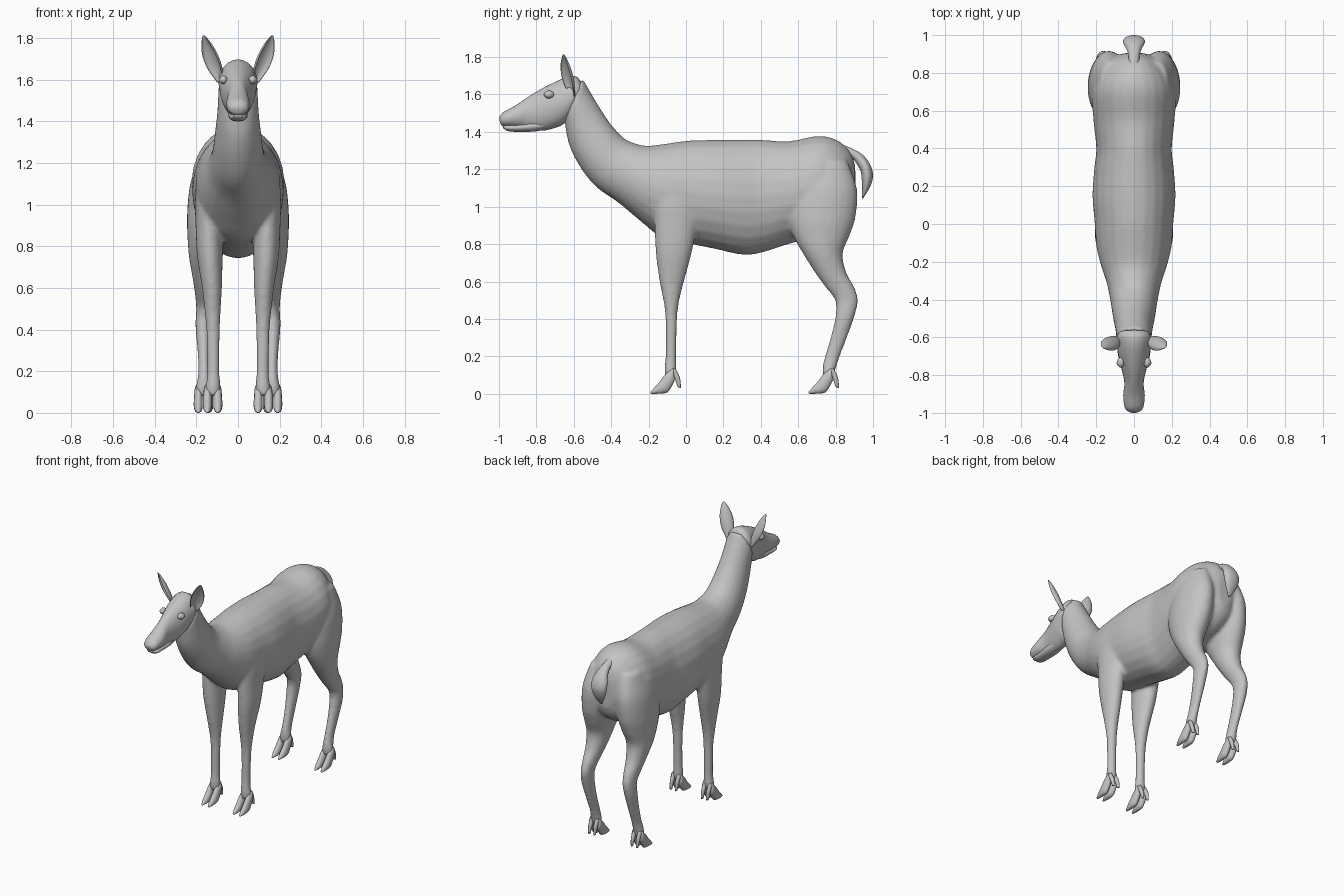
import bpy, bmesh, math
from mathutils import Vector

grey = bpy.data.materials.new("soft grey")
grey.diffuse_color = (0.55, 0.55, 0.55, 1)


def catmull(p0, p1, p2, p3, t):
    return [0.5 * (2 * b + (c - a) * t + (2 * a - 5 * b + 4 * c - d) * t * t
                   + (3 * b - a - 3 * c + d) * t ** 3)
            for a, b, c, d in zip(p0, p1, p2, p3)]


def loft(bm, rings, cx=0.0, dy=0.0, sx=1, steps=4, seg=24):
    """Skin oval rings: (y, z of one edge, y, z of opposite edge, half width[, centre x])."""
    rings = [list(r) + [cx] * (6 - len(r)) for r in rings]
    fine, n = [], len(rings)
    for i in range(n - 1):
        q = (rings[max(i - 1, 0)], rings[i], rings[i + 1], rings[min(i + 2, n - 1)])
        fine += [catmull(*q, k / steps) for k in range(steps)]
    fine.append(rings[-1])
    loops = []
    for ay, az, by, bz, w, x in fine:
        loop = []
        for k in range(seg):
            a = 2 * math.pi * k / seg
            c, s = math.cos(a), math.sin(a)
            loop.append(bm.verts.new((sx * (x + w * s),
                                      dy + (ay + by) / 2 + c * (ay - by) / 2,
                                      (az + bz) / 2 + c * (az - bz) / 2)))
        loops.append(loop)
    for l0, l1 in zip(loops, loops[1:]):
        for k in range(seg):
            j = (k + 1) % seg
            bm.faces.new((l0[k], l0[j], l1[j], l1[k]))
    bm.faces.new(loops[0])
    bm.faces.new(loops[-1])


def finish(bm, name):
    bmesh.ops.recalc_face_normals(bm, faces=bm.faces)
    me = bpy.data.meshes.new(name)
    bm.to_mesh(me)
    bm.free()
    me.materials.append(grey)
    for p in me.polygons:
        p.use_smooth = True
    ob = bpy.data.objects.new(name, me)
    bpy.context.collection.objects.link(ob)
    return ob


# torso and neck, rump to nape
torso = [(.905, 1.22, .905, 1.0, .05), (.875, 1.30, .875, .93, .12),
         (.80, 1.36, .80, .87, .185), (.70, 1.378, .70, .84, .222),
         (.55, 1.35, .55, .80, .215), (.40, 1.358, .40, .753, .2),
         (.30, 1.358, .30, .743, .21), (.15, 1.358, .15, .775, .22),
         (0, 1.352, 0, .805, .208), (-.10, 1.338, -.13, .835, .2),
         (-.20, 1.326, -.24, .92, .175), (-.26, 1.335, -.36, 1.02, .145),
         (-.33, 1.365, -.48, 1.105, .125), (-.40, 1.44, -.565, 1.21, .113),
         (-.47, 1.545, -.625, 1.33, .1), (-.555, 1.69, -.65, 1.46, .094)]
# legs: z, front y, back y, half width, centre x
front_leg = [(1.2, -.14, .04, .05, .12), (1.05, -.17, .075, .06, .145),
             (.9, -.168, .06, .064, .14), (.75, -.162, .03, .061, .135),
             (.6, -.142, -.01, .048, .125), (.5, -.122, -.035, .04, .122),
             (.4, -.11, -.047, .033, .12), (.2, -.11, -.052, .03, .118),
             (.13, -.116, -.05, .036, .12), (.08, -.11, -.06, .034, .12)]
hind_leg = [(1.25, .62, .86, .06, .12), (1.1, .56, .914, .1, .13),
            (.95, .545, .908, .106, .139), (.85, .57, .877, .097, .146),
            (.75, .625, .838, .081, .155), (.65, .688, .857, .062, .157),
            (.57, .745, .9, .047, .16), (.5, .797, .92, .038, .163),
            (.42, .80, .903, .038, .167), (.3, .772, .862, .03, .165),
            (.2, .742, .823, .028, .163), (.13, .728, .8, .036, .165),
            (.08, .735, .785, .034, .165)]

bm = bmesh.new()
loft(bm, torso)
for sx in (1, -1):
    for leg in (front_leg, hind_leg):
        loft(bm, [(f, z, b, z, w, x) for z, f, b, w, x in leg], sx=sx)
body = finish(bm, "body_and_legs")
rm = body.modifiers.new("merge", 'REMESH')
rm.mode, rm.voxel_size, rm.use_smooth_shade = 'VOXEL', 0.011, True
sm = body.modifiers.new("soften", 'SMOOTH')
sm.factor, sm.iterations = 0.5, 8

# head with separate lower jaw so the mouth line shows
bm = bmesh.new()
loft(bm, [(-1.0, 1.475, -.992, 1.445, .022), (-.975, 1.507, -.975, 1.43, .048),
          (-.91, 1.542, -.905, 1.424, .057), (-.84, 1.59, -.84, 1.412, .051),
          (-.77, 1.632, -.76, 1.407, .067), (-.70, 1.667, -.69, 1.425, .084),
          (-.64, 1.692, -.655, 1.442, .09), (-.59, 1.697, -.62, 1.48, .093),
          (-.562, 1.67, -.59, 1.54, .08)])
finish(bm, "head")
bm = bmesh.new()
loft(bm, [(-.982, 1.432, -.978, 1.42, .02), (-.955, 1.438, -.95, 1.404, .04),
          (-.89, 1.445, -.89, 1.4, .043), (-.80, 1.46, -.80, 1.403, .046),
          (-.74, 1.46, -.74, 1.42, .04)])
finish(bm, "lower_jaw")

# tail
bm = bmesh.new()
loft(bm, [(.83, 1.335, .84, 1.25, .03), (.905, 1.303, .885, 1.26, .03),
          (.953, 1.27, .915, 1.225, .043), (.987, 1.22, .935, 1.185, .057),
          (1.0, 1.165, .94, 1.14, .055), (.984, 1.105, .942, 1.095, .038),
          (.947, 1.045, .94, 1.045, .008)])
finish(bm, "tail")

# cloven hooves and dewclaws
toe = [(-.07, .14, -.06, .07, .018), (-.11, .105, -.085, .025, .021),
       (-.14, .065, -.105, .005, .022), (-.17, .032, -.15, 0, .017),
       (-.19, .01, -.188, 0, .006)]
dewclaw = [(-.085, .125, -.055, .135, .013), (-.06, .08, -.032, .085, .013),
           (-.045, .035, -.027, .03, .008)]
for sx, side in ((1, "left"), (-1, "right")):
    for name, x, dy in (("front", .122, 0), ("hind", .166, .845)):
        bm = bmesh.new()
        for d in (-.025, .025):
            loft(bm, toe, x + d, dy, sx, 3, 14)
            loft(bm, dewclaw, x + d * .8, dy, sx, 3, 12)
        finish(bm, f"{name}_hoof_{side}")

    # cupped ear
    bm = bmesh.new()
    base, tip = Vector((.08, -.605, 1.59)), Vector((.166, -.655, 1.815))
    across, back = Vector((.75, .6, -.15)), Vector((-.6, .75, .2))
    widths = [.02, .026, .035, .041, .043, .042, .038, .03, .018, .003]
    rows = []
    for i, w in enumerate(widths):
        c = base.lerp(tip, i / (len(widths) - 1))
        row = []
        for k in range(11):
            a = (k / 10 - .5) * math.radians(200)
            p = c + across * w * math.sin(a) + back * w * .65 * (math.cos(a) - .4)
            row.append(bm.verts.new((sx * p.x, p.y, p.z)))
        rows.append(row)
    for r0, r1 in zip(rows, rows[1:]):
        for k in range(10):
            bm.faces.new((r0[k], r0[k + 1], r1[k + 1], r1[k]))
    ear = finish(bm, f"ear_{side}")
    so = ear.modifiers.new("thickness", 'SOLIDIFY')
    so.thickness, so.offset = 0.006, 0
    ear.modifiers.new("round", 'SUBSURF').levels = 1

    # eye with lid rim, and nostril
    for name, pos, r, scale in (("eye", (.074, -.735, 1.598), .02, (.9, 1, .85)),
                                ("eyelid", (.07, -.733, 1.6), .026, (.75, 1.05, .8)),
                                ("nostril", (.03, -.968, 1.482), .011, (.8, 1.2, .7))):
        bm = bmesh.new()
        bmesh.ops.create_uvsphere(bm, u_segments=20, v_segments=12, radius=r)
        for v in bm.verts:
            v.co = Vector((sx * pos[0] + v.co.x * scale[0], pos[1] + v.co.y * scale[1],
                           pos[2] + v.co.z * scale[2]))
        finish(bm, f"{name}_{side}")
